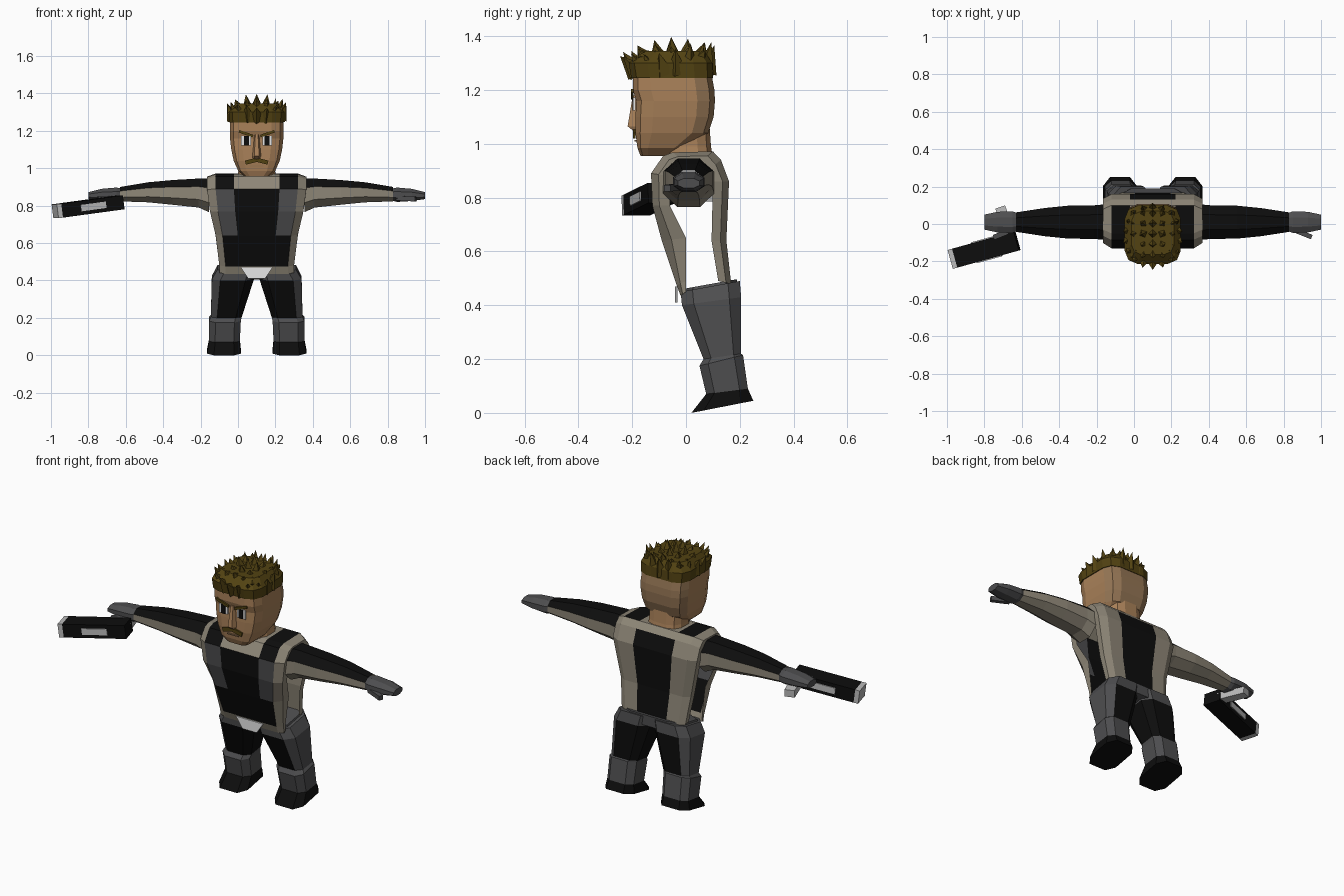
import bpy, bmesh, math, random
from mathutils import Vector, Matrix

if "Cube" in bpy.data.objects:
    bpy.data.objects.remove(bpy.data.objects["Cube"])

random.seed(4)
CX = 0.1  # body centre line
PALETTE = {
    "skin": (0.40, 0.22, 0.10), "nape_skin": (0.30, 0.18, 0.09),
    "hair_brown": (0.085, 0.055, 0.006), "black": (0.004, 0.004, 0.004),
    "charcoal": (0.075, 0.075, 0.078), "tan_cloth": (0.27, 0.24, 0.185),
    "white": (0.85, 0.85, 0.85), "light_grey": (0.5, 0.5, 0.5),
}
NAMES = list(PALETTE)
MATS = []
for key, rgb in PALETTE.items():
    m = bpy.data.materials.new(key)
    m.use_nodes = True
    m.diffuse_color = (*rgb, 1)
    m.node_tree.nodes["Principled BSDF"].inputs["Base Color"].default_value = (*rgb, 1)
    MATS.append(m)


def finish(name, bm):
    me = bpy.data.meshes.new(name)
    bm.to_mesh(me)
    bm.free()
    for m in MATS:
        me.materials.append(m)
    ob = bpy.data.objects.new(name, me)
    bpy.context.collection.objects.link(ob)
    return ob


def skin_rows(name, rows, rule, closed=True, caps=True):
    """Join rows of points into a surface; rule(i, j, face) names each colour."""
    bm = bmesh.new()
    vs = [[bm.verts.new(p) for p in r] for r in rows]
    n = len(rows[0])
    cells = []
    for i in range(len(rows) - 1):
        for j in range(n if closed else n - 1):
            k = (j + 1) % n
            cells.append((i, j, bm.faces.new((vs[i][j], vs[i][k], vs[i + 1][k], vs[i + 1][j]))))
    if caps:
        cells.append((0, 0, bm.faces.new(vs[0])))
        cells.append((len(rows) - 2, 0, bm.faces.new(vs[-1])))
    bmesh.ops.recalc_face_normals(bm, faces=bm.faces)
    bm.normal_update()
    for i, j, f in cells:
        f.material_index = NAMES.index(rule(i, j, f))
    return finish(name, bm)


def chamfered(a0, a1, b0, b1, c=0.28):
    """Eight-sided outline of a rectangle with cut corners."""
    da, db = (a1 - a0) * c, (b1 - b0) * c
    return [(a0 + da, b0), (a1 - da, b0), (a1, b0 + db), (a1, b1 - db),
            (a1 - da, b1), (a0 + da, b1), (a0, b1 - db), (a0, b0 + db)]


def oval(z, y0, y1, hw, n=12, power=0.45):
    """Boxy oval ring with a flat side facing forward."""
    pts = []
    for k in range(n):
        a = 2 * math.pi * (k + 0.5) / n
        s, c = math.sin(a), math.cos(a)
        pts.append((CX + hw * math.copysign(abs(s) ** power, s),
                    (y0 + y1) / 2 - (y1 - y0) / 2 * math.copysign(abs(c) ** power, c), z))
    return pts


def bar(name, a, b, w, h, mat):
    """Box running from a to b."""
    a, b = Vector(a), Vector(b)
    d = b - a
    bm = bmesh.new()
    rot = d.to_track_quat('X', 'Z').to_matrix().to_4x4()
    bmesh.ops.create_cube(bm, size=1, matrix=Matrix.Translation((a + b) / 2) @ rot
                          @ Matrix.Diagonal((d.length, w, h, 1)))
    for f in bm.faces:
        f.material_index = NAMES.index(mat)
    return finish(name, bm)


# Vest: one sheet running up the front, over the shoulders and down the back
COLS = [(-1, 1), (-1, 0.4), (-0.83, 0), (-0.46, 0), (0.46, 0), (0.83, 0), (1, 0.4), (1, 1)]
VEST = [  # y, z, half width, side edge y, side edge z
    (-0.02, 0.435, 0.20, 0.0, 0.45), (-0.035, 0.475, 0.20, 0.0, 0.49),
    (-0.09, 0.64, 0.22, 0.0, 0.65), (-0.125, 0.77, 0.25, -0.06, 0.77),
    (-0.13, 0.89, 0.265, -0.06, 0.88), (-0.085, 0.955, 0.265, -0.03, 0.92),
    (-0.05, 0.968, 0.265, 0.0, 0.93), (0.10, 0.972, 0.265, 0.05, 0.93),
    (0.13, 0.94, 0.265, 0.08, 0.90), (0.16, 0.86, 0.265, 0.10, 0.86),
    (0.15, 0.64, 0.22, 0.095, 0.64), (0.168, 0.48, 0.20, 0.12, 0.49)]


def vest_colour(i, j, f):
    if j in (0, 1, 5, 6) or i == 0:
        return "tan_cloth"
    middle = j == 3
    if i == 1:
        return "black"
    if i in (2, 3):
        return "black" if middle else "charcoal"
    if i in (4, 5, 6):
        return "tan_cloth" if middle else "black"
    return "black" if middle and i > 7 else "tan_cloth"


skin_rows("vest", [[(CX + fx * hw, y + (ey - y) * t, z + (ez - z) * t) for fx, t in COLS]
                   for y, z, hw, ey, ez in VEST], vest_colour, closed=False, caps=False)

# Hips with a pale front panel
skin_rows("hips", [[(x, y, z + (y - y0) * 0.18) for x, y in chamfered(CX - w, CX + w, y0, 0.19, 0.2)]
                   for z, w, y0 in ((0.405, 0.1, 0.01), (0.43, 0.2, -0.015), (0.46, 0.19, -0.015))],
          lambda i, j, f: "charcoal")
skin_rows("front_panel", [[(CX + x, y, z) for x, z in
                           ((-0.085, 0.47), (0.085, 0.47), (0.045, 0.41), (-0.045, 0.41))]
                          for y in (-0.04, -0.032)], lambda i, j, f: "white")

# Legs, arms and hands, mirrored about the body centre
LEG = [  # inner x, outer x, front y, back y, z, rise toward the back
    (0.085, 0.265, 0.02, 0.25, 0.0, 0.045), (0.09, 0.255, 0.075, 0.23, 0.07, 0.02),
    (0.085, 0.255, 0.05, 0.212, 0.175, 0.04), (0.08, 0.245, 0.065, 0.205, 0.20, 0.02),
    (0.015, 0.24, -0.015, 0.205, 0.40, 0.03), (0.005, 0.21, -0.02, 0.20, 0.45, 0.04)]
ARM = [  # offset, half depth, top z, bottom z
    (0.255, 0.095, 0.945, 0.765), (0.31, 0.09, 0.945, 0.79), (0.45, 0.088, 0.937, 0.805),
    (0.58, 0.075, 0.925, 0.818), (0.73, 0.052, 0.90, 0.823)]
HAND = [(0.715, 0.045, 0.89, 0.83), (0.75, 0.058, 0.897, 0.82),
        (0.83, 0.055, 0.89, 0.825), (0.90, 0.04, 0.872, 0.835)]


def across(s, sections):
    return [[(CX + s * o, y, z) for y, z in chamfered(0.01 - h, 0.01 + h, bot, top)]
            for o, h, top, bot in sections]


for side, s in (("left", 1), ("right", -1)):
    def leg_colour(i, j, f):
        if i == 0:
            return "black"
        if i in (1, 2) or i == 4:
            return "charcoal"
        return "charcoal" if f.normal.x * s > 0.4 else "black"

    skin_rows(side + "_leg", [[(CX + s * x, y, z + rise * (y - y0) / (y1 - y0))
                               for x, y in chamfered(x0, x1, y0, y1, 0.2)]
                              for x0, x1, y0, y1, z, rise in LEG], leg_colour)
    skin_rows(side + "_sleeve", across(s, ARM),
              lambda i, j, f: "black" if f.normal.z > 0.5 else "tan_cloth", caps=False)
    skin_rows(side + "_hand", across(s, HAND), lambda i, j, f: "charcoal")
    bar(side + "_thumb", (CX + s * 0.75, -0.03, 0.84), (CX + s * 0.85, -0.07, 0.835),
        0.025, 0.025, "charcoal")

# Head and neck
skin_rows("neck", [oval(0.93, -0.08, 0.105, 0.11, power=0.7), oval(0.99, -0.075, 0.095, 0.1, power=0.7),
                   oval(1.06, -0.08, 0.09, 0.1, power=0.7)], lambda i, j, f: "skin")
HEAD = [(0.955, -0.17, -0.04, 0.065), (0.985, -0.182, 0.0, 0.1), (1.04, -0.19, 0.085, 0.125),
        (1.10, -0.19, 0.105, 0.138), (1.16, -0.187, 0.11, 0.145), (1.20, -0.2, 0.108, 0.146),
        (1.27, -0.2, 0.095, 0.143)]
skin_rows("head", [oval(*r) for r in HEAD],
          lambda i, j, f: "nape_skin" if f.calc_center_median().y > 0.03 and i > 1 else "skin")

# Nose wedge
skin_rows("nose", [[(CX - w, -0.18, z), (CX - w * 0.5, y, z), (CX + w * 0.5, y, z), (CX + w, -0.18, z)]
                   for w, y, z in ((0.022, -0.192, 1.045), (0.026, -0.217, 1.065), (0.014, -0.198, 1.18))],
          lambda i, j, f: "skin")

# Face plates
for side, s in (("left", 1), ("right", -1)):
    bar(side + "_eye", (CX + s * 0.03, -0.192, 1.148), (CX + s * 0.083, -0.192, 1.148), 0.009, 0.05, "white")
    bar(side + "_pupil", (CX + s * 0.042, -0.195, 1.148), (CX + s * 0.068, -0.195, 1.148), 0.009, 0.05, "black")
    bar(side + "_brow", (CX + s * 0.02, -0.199, 1.172), (CX + s * 0.095, -0.199, 1.198), 0.009, 0.014, "hair_brown")
    bar(side + "_moustache", (CX, -0.193, 1.045), (CX + s * 0.06, -0.192, 1.03), 0.009, 0.022, "hair_brown")
bar("mouth", (CX - 0.035, -0.187, 1.012), (CX + 0.035, -0.187, 1.012), 0.008, 0.006, "nape_skin")

# Hair: a cap covered with spikes
skin_rows("hair_cap", [oval(1.245, -0.206, 0.103, 0.149), oval(1.30, -0.215, 0.10, 0.152),
                       oval(1.345, -0.165, 0.07, 0.115)], lambda i, j, f: "hair_brown")
hair = bmesh.new()


def spike(base, tip, radius):
    d = Vector(tip) - Vector(base)
    bmesh.ops.create_cone(hair, segments=4, radius1=radius, radius2=0, depth=d.length, cap_ends=False,
                          matrix=Matrix.Translation(Vector(base) + d / 2)
                          @ d.to_track_quat('Z', 'Y').to_matrix().to_4x4())


for k in range(18):
    a = 2 * math.pi * k / 18
    x, y = math.sin(a), -math.cos(a)
    lift = 0.02 * y + random.uniform(-0.01, 0.015)
    spike((CX + 0.125 * x, -0.055 + 0.13 * y, 1.265),
          (CX + 0.16 * x, -0.07 + 0.175 * y, 1.35 + lift), 0.04)
for row in range(5):
    for col in range(5):
        u, v = (col - 2) / 2, (row - 2) / 2
        top = 1.405 - 0.03 * u * u - 0.035 * max(0, -v) - 0.02 * max(0, v)
        spike((CX + 0.095 * u, -0.05 + 0.10 * v, 1.315),
              (CX + 0.115 * u, -0.055 + 0.125 * v, top - random.uniform(0, 0.015)), 0.035)
for f in hair.faces:
    f.material_index = NAMES.index("hair_brown")
finish("hair_spikes", hair)

# Hand weapon held at the right hand
muzzle, rear = Vector((-0.978, -0.188, 0.77)), Vector((-0.625, -0.09, 0.818))
along = (rear - muzzle).normalized()
out = Vector((along.y, -along.x, 0)).normalized() * 0.054
bar("weapon_body", muzzle + along * 0.025, rear, 0.105, 0.075, "black")
bar("weapon_muzzle", muzzle, muzzle + along * 0.025, 0.105, 0.075, "light_grey")
for name, d in (("front", out), ("back", -out)):
    bar("weapon_" + name + "_plate", muzzle + along * 0.13 + d, muzzle + along * 0.27 + d, 0.008, 0.035, "light_grey")
bar("weapon_grip", (-0.66, -0.07, 0.812), (-0.715, 0.09, 0.805), 0.055, 0.04, "light_grey")
